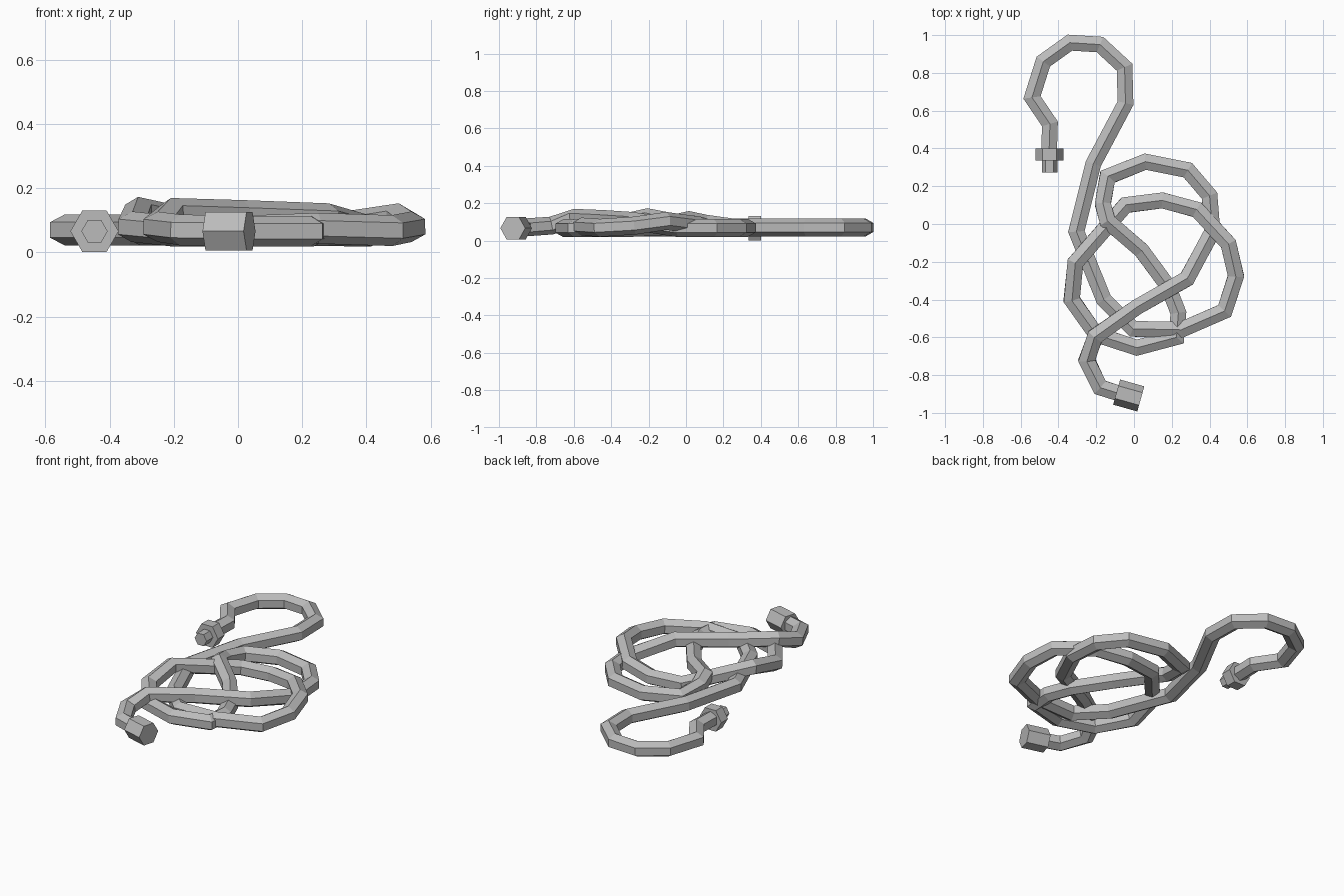
import bpy, bmesh, math
from mathutils import Vector

cube = bpy.data.objects.get("Cube")
if cube:
    bpy.data.objects.remove(cube, do_unlink=True)

GREY = 0.5
metal = bpy.data.materials.new("grey metal")
metal.use_nodes = True
metal.diffuse_color = (GREY, GREY, GREY, 1)
metal.node_tree.nodes["Principled BSDF"].inputs["Base Color"].default_value = (GREY, GREY, GREY, 1)


def hex_sweep(name, path, radius, turn):
    """Sweep a six-sided section along a path with mitred corners and closed ends."""
    pts = [Vector(p) for p in path]
    bm = bmesh.new()
    rings = []
    for i, p in enumerate(pts):
        before = (p - pts[i - 1]).normalized() if i else None
        after = (pts[i + 1] - p).normalized() if i < len(pts) - 1 else None
        before, after = before or after, after or before
        along = (before + after).normalized()
        side = along.cross(Vector((0, 0, 1))).normalized()
        up = side.cross(along)
        mitre = min(1 / along.dot(after), 1.2)
        ring = []
        for k in range(6):
            a = turn + k * math.pi / 3
            ring.append(bm.verts.new(p + radius * (side * math.cos(a) * mitre + up * math.sin(a))))
        rings.append(ring)
    for r, s in zip(rings, rings[1:]):
        for k in range(6):
            n = (k + 1) % 6
            bm.faces.new((r[k], r[n], s[n], s[k]))
    bm.faces.new(rings[0])
    bm.faces.new(rings[-1])
    bmesh.ops.recalc_face_normals(bm, faces=bm.faces)
    mesh = bpy.data.meshes.new(name)
    bm.to_mesh(mesh)
    bm.free()
    mesh.materials.append(metal)
    obj = bpy.data.objects.new(name, mesh)
    bpy.context.collection.objects.link(obj)
    return obj


# Hose centre line, in order from the hooked end to the front end
hook = [(-.45, .37, .07), (-.445, .53, .07), (-.54, .67, .07), (-.48, .86, .07),
        (-.34, .96, .07), (-.18, .95, .07), (-.05, .83, .07), (-.045, .64, .07),
        (-.215, .32, .07), (-.305, -.04, .07)]
first_loop = [(-.16, -.4, .068), (-.005, -.555, .066), (.25, -.56, .075), (.48, -.46, .068),
              (.54, -.275, .08), (.5, -.105, .105), (.335, .075, .08), (.15, .125, .066),
              (-.045, .1, .066), (-.31, -.205, .125)]
second_loop = [(-.33, -.4, .08), (-.2, -.585, .066), (.015, -.655, .066), (.225, -.6, .066),
               (.235, -.47, .066), (.18, -.33, .066), (.04, -.14, .075), (-.14, .015, .11),
               (-.165, .105, .09), (-.14, .25, .07), (.06, .33, .068), (.285, .285, .068),
               (.4, .15, .066), (.415, -.04, .066)]
tail = [(.28, -.29, .105), (.015, -.44, .115), (-.205, -.595, .122), (-.25, -.72, .08),
        (-.18, -.865, .07), (-.07, -.9, .068)]
hex_sweep("hose", hook + first_loop + second_loop + tail, .048, math.pi / 6)

# End fittings, lying flat side up
hex_sweep("hook_end_nut", [(-.447, .4, .066), (-.447, .335, .066)], .075, 0)
hex_sweep("hook_end_tip", [(-.447, .34, .066), (-.447, .272, .066)], .041, 0)
hex_sweep("front_end_coupling", [(-.092, -.89, .066), (.036, -.926, .066)], .069, 0)
